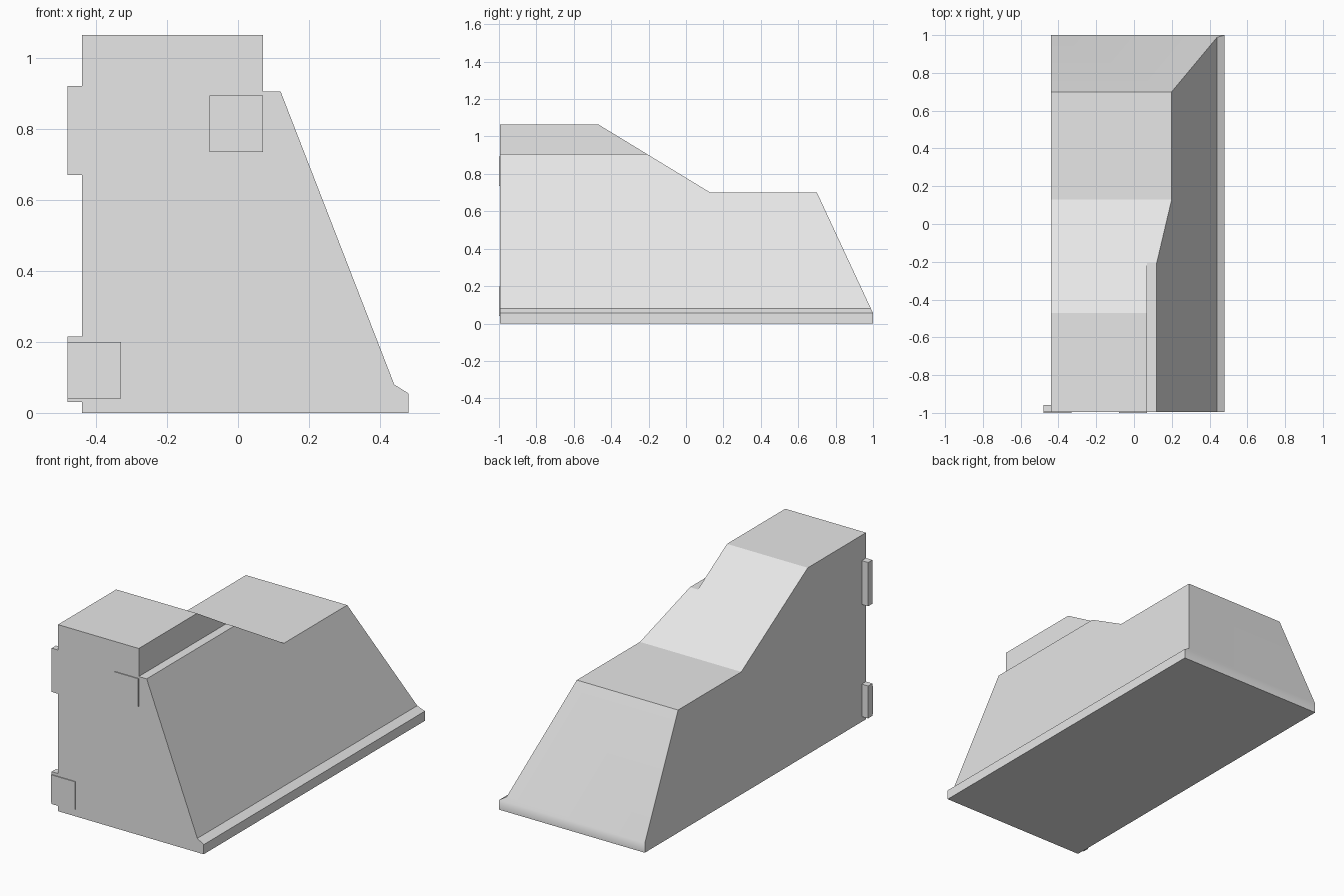
import bpy
import bmesh
from math import radians
from mathutils import Vector

cube = bpy.data.objects.get("Cube")
if cube:
    bpy.data.objects.remove(cube, do_unlink=True)

grey = bpy.data.materials.new("plain grey")
grey.use_nodes = True
grey.diffuse_color = (0.8, 0.8, 0.8, 1)
grey.node_tree.nodes["Principled BSDF"].inputs["Base Color"].default_value = grey.diffuse_color


def prism(name, outline, direction):
    """Extrude a closed outline of 3D points along a direction."""
    bm = bmesh.new()
    face = bm.faces.new([bm.verts.new(p) for p in outline])
    swept = bmesh.ops.extrude_face_region(bm, geom=[face])["geom"]
    moved = [v for v in swept if isinstance(v, bmesh.types.BMVert)]
    bmesh.ops.translate(bm, verts=moved, vec=Vector(direction))
    bmesh.ops.recalc_face_normals(bm, faces=bm.faces)
    mesh = bpy.data.meshes.new(name)
    bm.to_mesh(mesh)
    bm.free()
    mesh.materials.append(grey)
    obj = bpy.data.objects.new(name, mesh)
    bpy.context.collection.objects.link(obj)
    return obj


def front_plate(name, x0, x1, z0, z1, y0, y1):
    corners = [(x0, z0), (x1, z0), (x1, z1), (x0, z1)]
    return prism(name, [(x, y0, z) for x, z in corners], (0, y1 - y0, 0))


# Body: front cross-section swept to the back, trimmed by the side profile
FRONT = -0.995
section = [(-0.44, 0), (0.48, 0), (0.48, 0.055), (0.44, 0.08),
           (0.12, 0.905), (0.07, 0.905), (0.07, 1.2), (-0.44, 1.2)]
body = prism("body", [(x, FRONT, z) for x, z in section], (0, 2.2, 0))

side = [(-1.2, -0.2), (1, -0.2), (1, 0.055), (0.7, 0.7),
        (0.13, 0.7), (-0.47, 1.065), (-1.2, 1.065)]
cutter = prism("side_profile_cutter", [(-1, y, z) for y, z in side], (2, 0, 0))
cutter.hide_render = True

trim = body.modifiers.new("trim", "BOOLEAN")
trim.operation = "INTERSECT"
trim.solver = "EXACT"
trim.object = cutter
bpy.ops.object.select_all(action="DESELECT")
bpy.context.view_layer.objects.active = body
body.select_set(True)
bpy.ops.object.modifier_apply(modifier=trim.name)
bpy.data.objects.remove(cutter, do_unlink=True)

# Soft blend only where the back slope meets its low lip
bpy.ops.object.shade_smooth_by_angle(angle=radians(30))
body.modifiers.new("weighted normals", "WEIGHTED_NORMAL").keep_sharp = True

# Edge tabs on the flat side
for name, z0, z1 in [("lower_tab", 0.03, 0.215), ("upper_tab", 0.67, 0.92)]:
    front_plate(name, -0.48, -0.44, z0, z1, FRONT, -0.957)

# Thin square plates on the front
for name, x0, z0 in [("lower_front_plate", -0.48, 0.04), ("upper_front_plate", -0.08, 0.735)]:
    front_plate(name, x0, x0 + 0.15, z0, z0 + 0.159, -1, FRONT)
